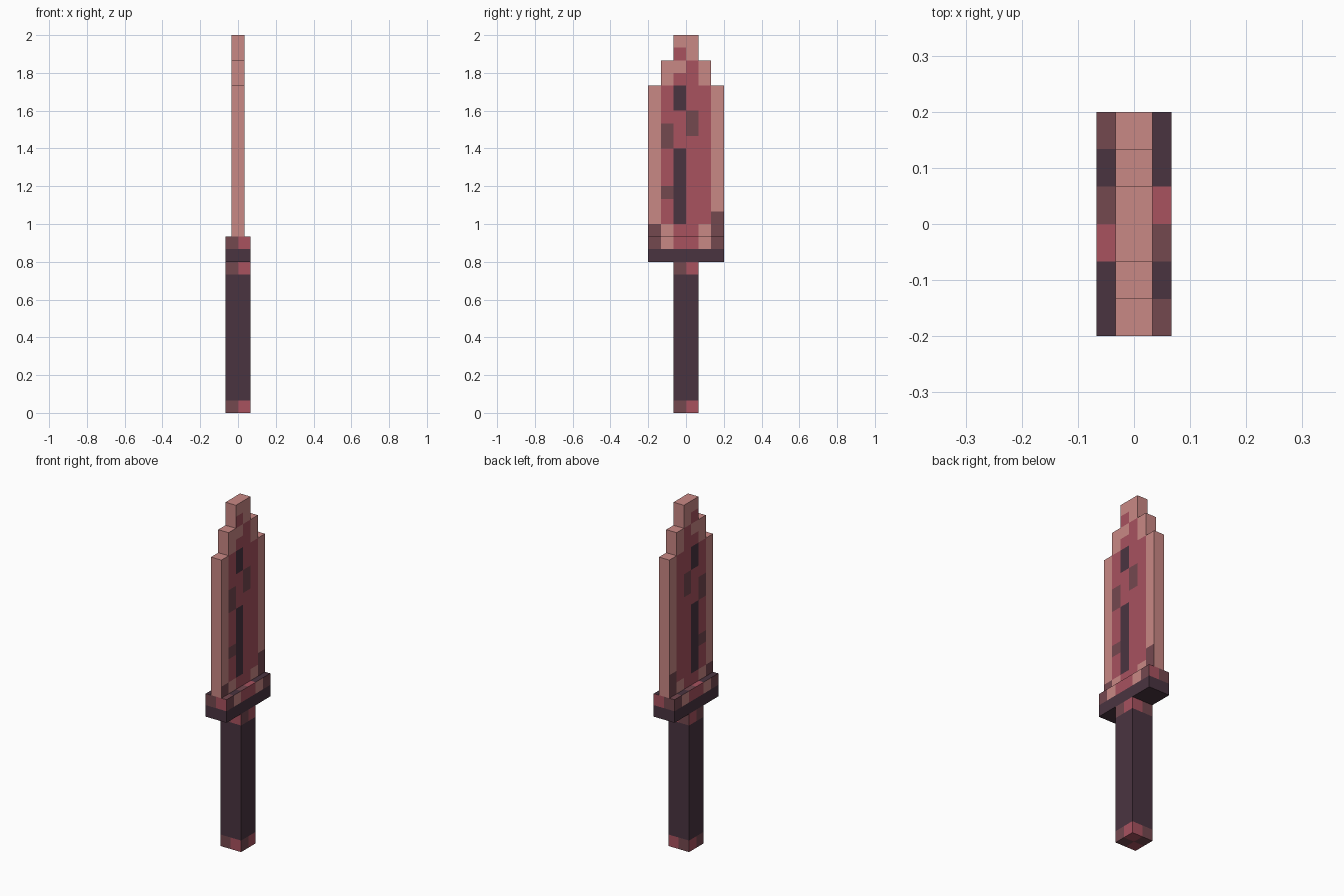
import bpy, bmesh
from math import ceil, floor
from mathutils import Vector

U = 1 / 15  # size of one block

cube = bpy.data.objects.get("Cube")
if cube:
    bpy.data.objects.remove(cube, do_unlink=True)


def make_material(name, hex_code):
    srgb = [int(hex_code[i:i + 2], 16) / 255 for i in (0, 2, 4)]
    colour = [((c + 0.055) / 1.055) ** 2.4 for c in srgb] + [1]
    mat = bpy.data.materials.new(name)
    mat.use_nodes = True
    mat.diffuse_color = colour
    mat.node_tree.nodes["Principled BSDF"].inputs["Base Color"].default_value = colour
    return mat


PINK, RED, BROWN, DARK = range(4)
MATERIALS = [make_material("pale pink", "C98885"), make_material("rust red", "A8525F"),
             make_material("dull brown", "74484F"), make_material("dark plum", "4A3440")]

# Patches on the broad sides, in blocks: y range, z range, colour; later ones win
PATCHES = [
    (-2, 2, 15, 26, RED), (-1, 1, 13, 15, RED), (-1, 1, 26, 28, RED),
    (-1, 0, 27, 28, PINK), (-1, 0, 28, 29, RED),
    (-1, 0, 15, 21, DARK), (-1, 0, 24, 26, DARK),
    (-2, -1, 21, 23, BROWN), (0, 1, 22, 24, BROWN), (-2, -1, 17, 18, BROWN),
    (-3, -2, 13, 15, BROWN), (2, 3, 13, 16, BROWN),
]
GUARD_TOP = [BROWN, DARK, BROWN, RED, DARK, DARK]


def blade_colour(c, n):
    colour = PINK
    if abs(n.x) > 0.5:
        for y0, y1, z0, z1, patch in PATCHES:
            if y0 < c.y < y1 and z0 < c.z < z1:
                colour = patch
    return colour


def guard_colour(c, n):
    if n.z > 0.5:  # the top pattern turns half a circle from side to side
        return GUARD_TOP[floor(c.y if c.x > 0 else -c.y) + 3]
    if n.z < -0.5 or c.z < 13:
        return DARK
    if abs(n.x) > 0.5:
        return blade_colour(c, n)
    return RED if c.x > 0 else BROWN


def handle_colour(c, n):
    if abs(n.z) > 0.5:
        return RED if c.x * c.y > 0 else BROWN
    if 1 < c.z < 11:
        return DARK
    return RED if (c.y if abs(n.x) > 0.5 else c.x) > 0 else BROWN


def block(name, half_x, half_y, z0, z1, rule):
    """Box sliced along the block grid and coloured face by face."""
    low, high = Vector((-half_x, -half_y, z0)), Vector((half_x, half_y, z1))
    bm = bmesh.new()
    bmesh.ops.create_cube(bm, size=1)
    bmesh.ops.scale(bm, vec=high - low, verts=bm.verts)
    bmesh.ops.translate(bm, vec=(low + high) / 2, verts=bm.verts)
    for axis in range(3):
        normal = Vector((0, 0, 0))
        normal[axis] = 1
        for cut in range(floor(low[axis]) + 1, ceil(high[axis])):
            bmesh.ops.bisect_plane(bm, geom=bm.verts[:] + bm.edges[:] + bm.faces[:],
                                   plane_co=normal * cut, plane_no=normal)
    bm.normal_update()
    for face in bm.faces:
        face.material_index = rule(face.calc_center_median(), face.normal)
    bmesh.ops.scale(bm, vec=(U, U, U), verts=bm.verts)
    mesh = bpy.data.meshes.new(name)
    for mat in MATERIALS:
        mesh.materials.append(mat)
    bm.to_mesh(mesh)
    bm.free()
    bpy.context.collection.objects.link(bpy.data.objects.new(name, mesh))


# Grip and crossguard
block("handle", 1, 1, 0, 12, handle_colour)
block("guard", 1, 3, 12, 14, guard_colour)
# Blade narrowing in steps
block("blade_body", 0.5, 3, 14, 26, blade_colour)
block("blade_shoulder", 0.5, 2, 26, 28, blade_colour)
block("blade_tip", 0.5, 1, 28, 30, blade_colour)
